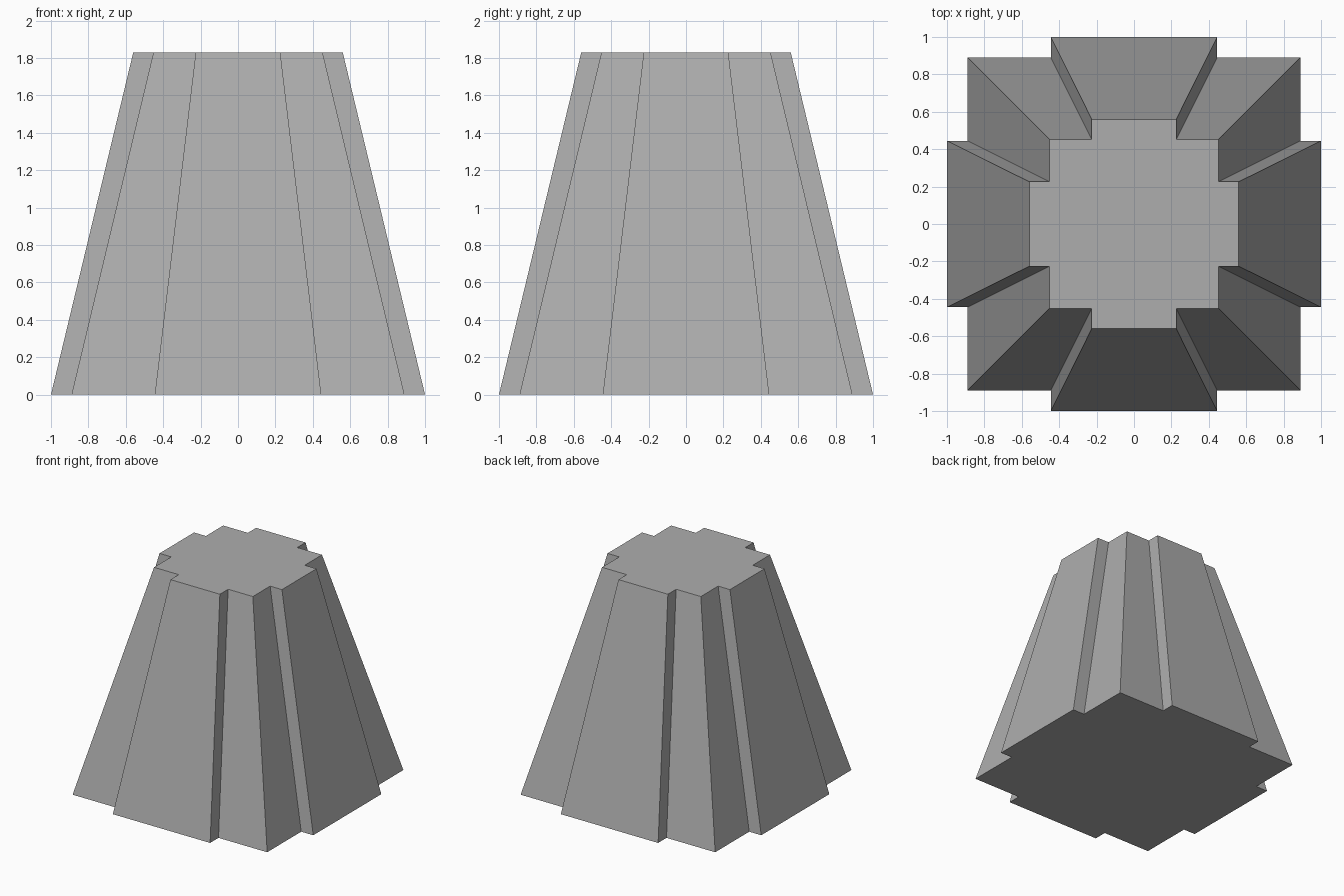
import bpy
import bmesh
from mathutils import Matrix

cube = bpy.data.objects.get("Cube")
if cube:
    bpy.data.objects.remove(cube, do_unlink=True)

HEIGHT = 1.83

# Plain grey material
grey = bpy.data.materials.new("plain_grey")
grey.use_nodes = True
colour = (0.42, 0.42, 0.42, 1)
grey.diffuse_color = colour
grey.node_tree.nodes["Principled BSDF"].inputs["Base Color"].default_value = colour


def outline(bm, reach, corner, rib, z):
    """Stepped square: one quarter turned four times about z."""
    quarter = [(reach, -rib), (reach, rib), (corner, rib),
               (corner, corner), (rib, corner)]
    ring = []
    for turn in range(4):
        spin = Matrix.Rotation(turn * 1.5707963, 3, "Z")
        for x, y in quarter:
            v = bm.verts.new((x, y, z))
            v.co = spin @ v.co
            ring.append(v)
    return ring


# Tapered body with a raised rib on each side
bm = bmesh.new()
base = outline(bm, 1.0, 0.89, 0.445, 0)
top = outline(bm, 0.56, 0.452, 0.226, HEIGHT)
bm.faces.new(base)
bm.faces.new(top)
for i in range(len(base)):
    j = (i + 1) % len(base)
    bm.faces.new((base[i], base[j], top[j], top[i]))
bmesh.ops.recalc_face_normals(bm, faces=bm.faces)

mesh = bpy.data.meshes.new("tapered_body")
bm.to_mesh(mesh)
bm.free()
mesh.materials.append(grey)
body = bpy.data.objects.new("tapered_body", mesh)
bpy.context.collection.objects.link(body)
